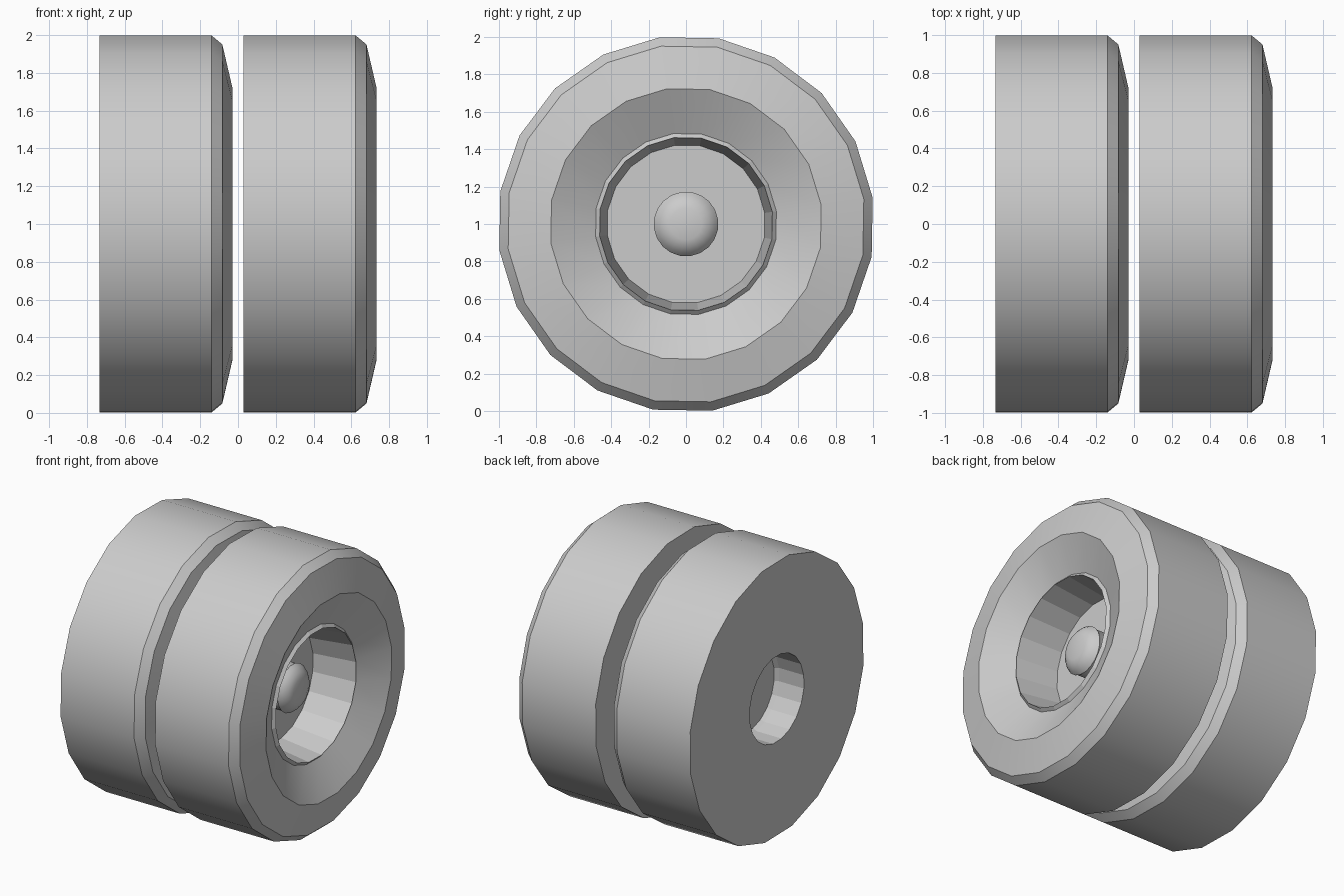
import bpy, bmesh, math
from mathutils import Vector

cube = bpy.data.objects.get("Cube")
if cube:
    bpy.data.objects.remove(cube, do_unlink=True)

# One plain grey
grey = bpy.data.materials.new("light_grey")
grey.use_nodes = True
grey.diffuse_color = (0.6, 0.6, 0.6, 1)
grey.node_tree.nodes["Principled BSDF"].inputs["Base Color"].default_value = (0.6, 0.6, 0.6, 1)

SIDES = 20
START = math.radians(8)


def revolve(name, profile, back_x, flat_rule=None):
    """Spin an (axial, radius) profile around the axle; flat_rule picks faceted faces."""
    bm = bmesh.new()
    verts = [bm.verts.new((x, r * math.cos(START), r * math.sin(START))) for x, r in profile]
    edges = [bm.edges.new(pair) for pair in zip(verts, verts[1:])]
    bmesh.ops.spin(bm, geom=verts + edges, cent=(0, 0, 0), axis=(1, 0, 0),
                   angle=2 * math.pi, steps=SIDES, use_duplicate=False)
    bmesh.ops.remove_doubles(bm, verts=bm.verts, dist=0.0005)
    bmesh.ops.recalc_face_normals(bm, faces=bm.faces)
    mesh = bpy.data.meshes.new(name)
    bm.to_mesh(mesh)
    bm.free()
    mesh.materials.append(grey)
    obj = bpy.data.objects.new(name, mesh)
    obj.location = (back_x, 0, 1)
    bpy.context.collection.objects.link(obj)
    bpy.ops.object.select_all(action='DESELECT')
    obj.select_set(True)
    bpy.context.view_layer.objects.active = obj
    bpy.ops.object.shade_smooth_by_angle(angle=math.radians(25))
    if flat_rule:
        for face in mesh.polygons:
            if flat_rule(face.center):
                face.use_smooth = False


# Wheel body: rear socket, flat back, tread, shoulder, dished face, lip, well
wheel = [(0.23, 0), (0.23, 0.30), (0.20, 0.315), (0, 0.315), (0, 1.008),
         (0.593, 1.008), (0.65, 0.96), (0.703, 0.73), (0.58, 0.488),
         (0.60, 0.466), (0.28, 0.425), (0.28, 0)]
# Domed axle cap standing on the well floor
cap = [(0.27, 0), (0.27, 0.165), (0.39, 0.165), (0.41, 0.173), (0.435, 0.155),
       (0.46, 0.125), (0.475, 0.085), (0.475, 0)]


def in_well(c):
    return Vector((c.y, c.z)).length < 0.48


for side, back_x in (("right", -0.733), ("left", 0.03)):
    revolve(side + "_wheel", wheel, back_x, in_well)
    revolve(side + "_axle_cap", cap, back_x)
